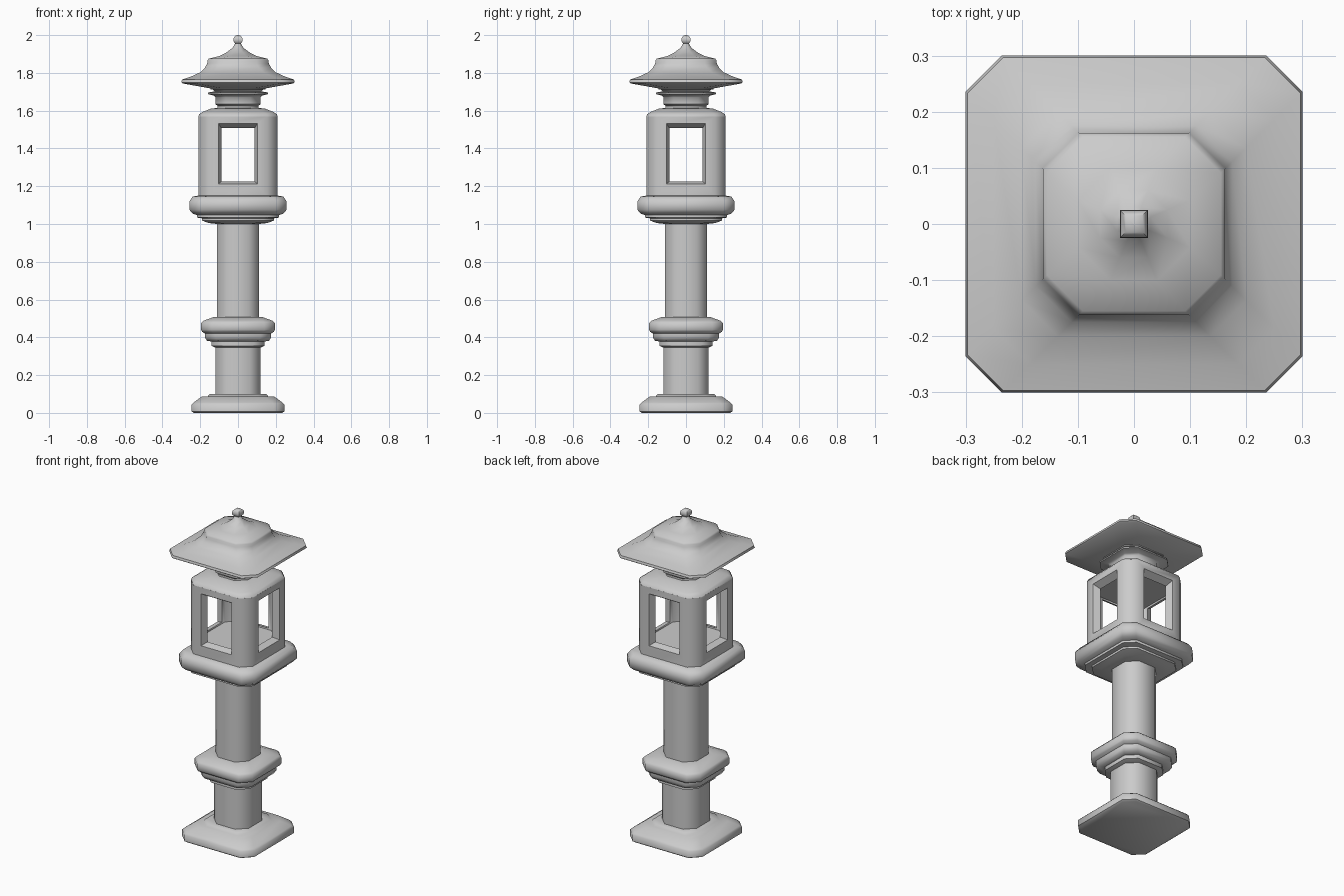
import bpy, bmesh, math

cube = bpy.data.objects.get("Cube")
if cube:
    bpy.data.objects.remove(cube)

stone = bpy.data.materials.new("grey stone")
stone.use_nodes = True
stone.diffuse_color = (0.6, 0.6, 0.6, 1)
stone.node_tree.nodes["Principled BSDF"].inputs["Base Color"].default_value = (0.6, 0.6, 0.6, 1)


def section(half, cut):
    """Corner points of a square, with cut corners where cut > 0."""
    flat = half - cut
    side = [(flat, -half), (half, -flat)] if cut else [(half, -half)]
    points = []
    for _ in range(4):
        points += side
        side = [(-y, x) for x, y in side]
    return points


def finish(name, bm, angle=50):
    bmesh.ops.remove_doubles(bm, verts=bm.verts, dist=1e-5)
    bmesh.ops.recalc_face_normals(bm, faces=bm.faces)
    mesh = bpy.data.meshes.new(name)
    bm.to_mesh(mesh)
    bm.free()
    mesh.materials.append(stone)
    obj = bpy.data.objects.new(name, mesh)
    bpy.context.collection.objects.link(obj)
    bpy.ops.object.select_all(action='DESELECT')
    obj.select_set(True)
    bpy.context.view_layer.objects.active = obj
    bpy.ops.object.shade_smooth_by_angle(angle=math.radians(angle))


def loft(name, profile, cut=0.055):
    """Stack of cut-corner sections through (half width, height) points."""
    bm = bmesh.new()
    rings = [[bm.verts.new((x, y, z)) for x, y in section(h, min(cut, 0.58 * h))]
             for h, z in profile]
    for low, high in zip(rings, rings[1:]):
        for i in range(len(low)):
            bm.faces.new((low[i - 1], low[i], high[i], high[i - 1]))
    bm.faces.new(rings[0][::-1])
    bm.faces.new(rings[-1])
    finish(name, bm)


# Foot and column
loft("base", [(.235, 0), (.245, .008), (.245, .045), (.235, .055), (.19, .088),
              (.16, .088), (.15, .1), (.11, .1)])
loft("lower_column", [(.118, .08), (.118, .36)])
loft("column_collar", [(.118, .345), (.14, .355), (.14, .378), (.165, .382), (.175, .4),
                       (.175, .42), (.19, .43), (.195, .44), (.195, .475), (.185, .487),
                       (.13, .507), (.11, .507)])
loft("upper_column", [(.112, .5), (.112, 1.02)])
loft("platform", [(.11, 1.0), (.155, 1.005), (.19, 1.018), (.19, 1.03), (.218, 1.034),
                  (.218, 1.048), (.24, 1.055), (.257, 1.075), (.257, 1.12),
                  (.24, 1.145), (.2, 1.152)])


# Hollow light chamber: each wall is a chain of rectangles (half width, bottom, top, depth)
half, cut, inner, inner_cut = .21, .055, .165, .055
low, high, floor, ceiling = 1.14, 1.57, 1.22, 1.515
frames = [(half - cut, low, high, half), (.103, 1.213, 1.531, half),
          (.087, 1.226, 1.507, .17), (inner - inner_cut, floor, ceiling, inner)]
bm = bmesh.new()


def face(points):
    bm.faces.new([bm.verts.new(p) for p in points])


for turn in range(4):
    c, s = ((1, 0), (0, 1), (-1, 0), (0, -1))[turn]
    rects = [[(c * x + s * d, s * x - c * d, z)
              for x, z in ((-w, a), (w, a), (w, b), (-w, b))] for w, a, b, d in frames]
    for outer, nxt in zip(rects, rects[1:]):
        for i in range(4):
            face((outer[i - 1], outer[i], nxt[i], nxt[i - 1]))
for h, k, a, b in ((half, cut, low, high), (inner, inner_cut, floor, ceiling)):
    ring = section(h, k)
    for z in (a, b):
        face([(x, y, z) for x, y in ring])
    for i in range(0, 8, 2):
        p, q = ring[i], ring[i + 1]
        face(((*p, a), (*q, a), (*q, b), (*p, b)))
finish("light_chamber", bm)

loft("chamber_top", [(.21, 1.569), (.205, 1.582), (.19, 1.592), (.14, 1.612), (.1, 1.614)])
loft("neck", [(.108, 1.6), (.108, 1.625), (.12, 1.635), (.12, 1.672), (.128, 1.68),
              (.16, 1.688), (.16, 1.696), (.125, 1.702), (.13, 1.71), (.145, 1.713),
              (.145, 1.73)])

# Roof with flared eaves and a curved cap
loft("roof", [(.13, 1.715), (.17, 1.722), (.292, 1.744), (.3, 1.75), (.297, 1.764),
              (.25, 1.78), (.2, 1.803), (.175, 1.828), (.163, 1.85), (.162, 1.865),
              (.155, 1.875), (.1, 1.889), (.06, 1.909), (.03, 1.932), (.012, 1.96)], .064)

# Square-sectioned round finial
steps = 10
loft("finial", [(.0245 * math.sin(math.pi * i / steps) + .0005,
                 1.9755 - .0245 * math.cos(math.pi * i / steps)) for i in range(steps + 1)], 0)
